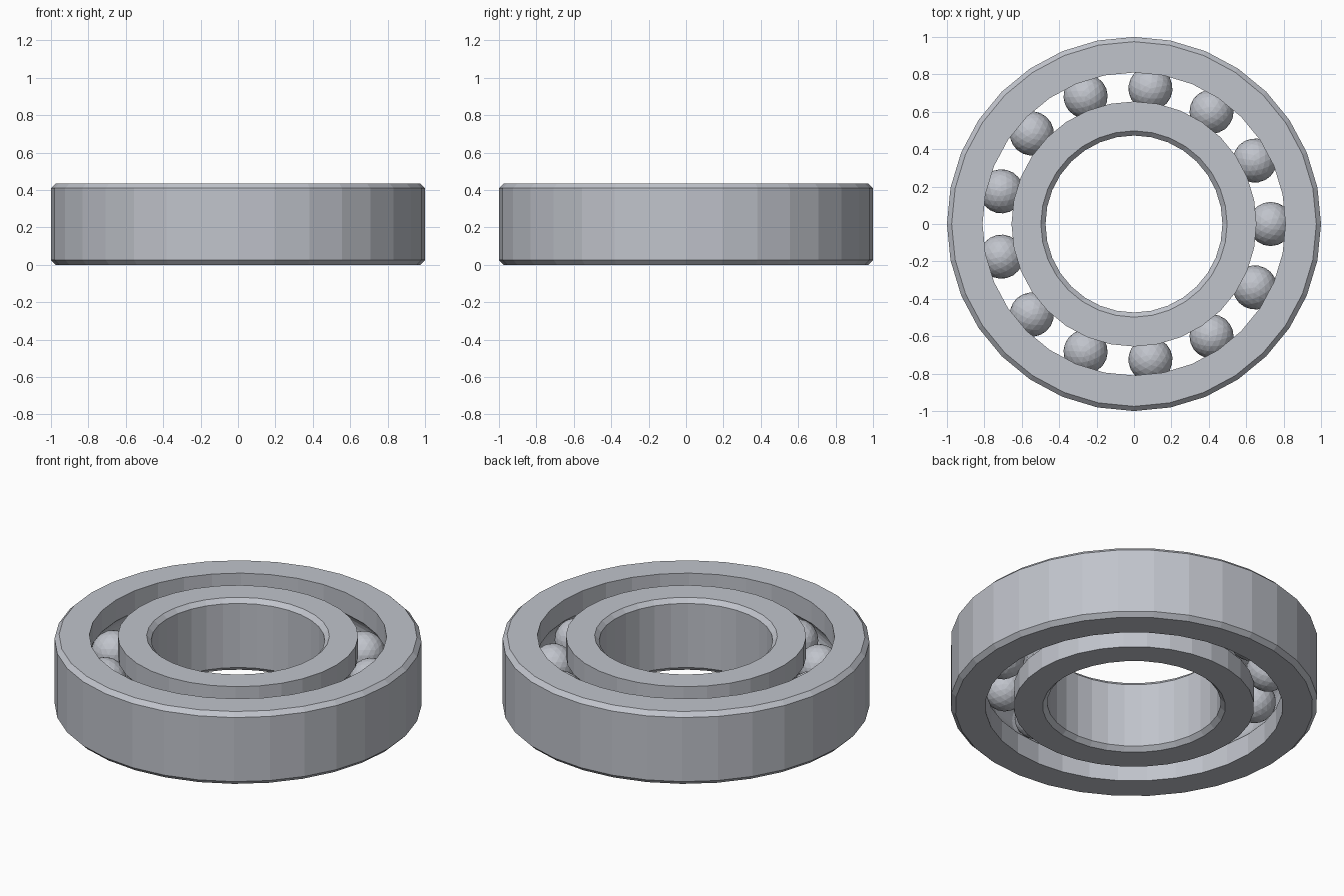
import bpy, bmesh
from math import sin, cos, pi, acos, radians
from mathutils import Matrix

if "Cube" in bpy.data.objects:
    bpy.data.objects.remove(bpy.data.objects["Cube"])

HEIGHT, MID = 0.435, 0.2175
CHAMFER = 0.025
PITCH, BALL_R, GROOVE_R = 0.73, 0.118, 0.121
SIDES, BALLS, ARC_STEPS = 32, 13, 8

steel = bpy.data.materials.new("brushed steel")
steel.use_nodes = True
colour = (0.53, 0.55, 0.60, 1)
steel.diffuse_color = colour
steel.node_tree.nodes["Principled BSDF"].inputs["Base Color"].default_value = colour


def finish(name, bm):
    mesh = bpy.data.meshes.new(name)
    bm.to_mesh(mesh)
    bm.free()
    mesh.materials.append(steel)
    obj = bpy.data.objects.new(name, mesh)
    bpy.context.collection.objects.link(obj)
    return obj


def race_ring(name, plain_r, groove_r):
    """Lathe a ring with a chamfered plain wall and a ball groove in the other wall."""
    side = 1 if groove_r > PITCH else -1
    inset = plain_r - side * CHAMFER
    profile = [(groove_r, 0), (inset, 0), (plain_r, CHAMFER),
               (plain_r, HEIGHT - CHAMFER), (inset, HEIGHT), (groove_r, HEIGHT)]
    # Circular groove, from its upper lip to its lower lip
    half = acos(abs(groove_r - PITCH) / GROOVE_R)
    for i in range(ARC_STEPS + 1):
        a = half * (1 - 2 * i / ARC_STEPS)
        profile.append((PITCH + side * GROOVE_R * cos(a), MID + GROOVE_R * sin(a)))

    bm = bmesh.new()
    loops = []
    for k in range(SIDES):
        t = 2 * pi * k / SIDES
        loops.append([bm.verts.new((r * cos(t), r * sin(t), z)) for r, z in profile])
    n = len(profile)
    for k in range(SIDES):
        a, b = loops[k], loops[(k + 1) % SIDES]
        for i in range(n):
            j = (i + 1) % n
            bm.faces.new((a[i], b[i], b[j], a[j]))
    bmesh.ops.recalc_face_normals(bm, faces=bm.faces)
    return finish(name, bm)


# Outer and inner races
race_ring("outer_ring", 1.0, 0.81)
race_ring("inner_ring", 0.473, 0.655)

# Rolling balls
for k in range(BALLS):
    bm = bmesh.new()
    place = Matrix.Rotation(radians(360 * k / BALLS), 4, 'Z') @ Matrix.Translation((PITCH, 0, MID))
    bmesh.ops.create_icosphere(bm, subdivisions=3, radius=BALL_R, matrix=place)
    finish(f"ball_{k + 1}", bm)
